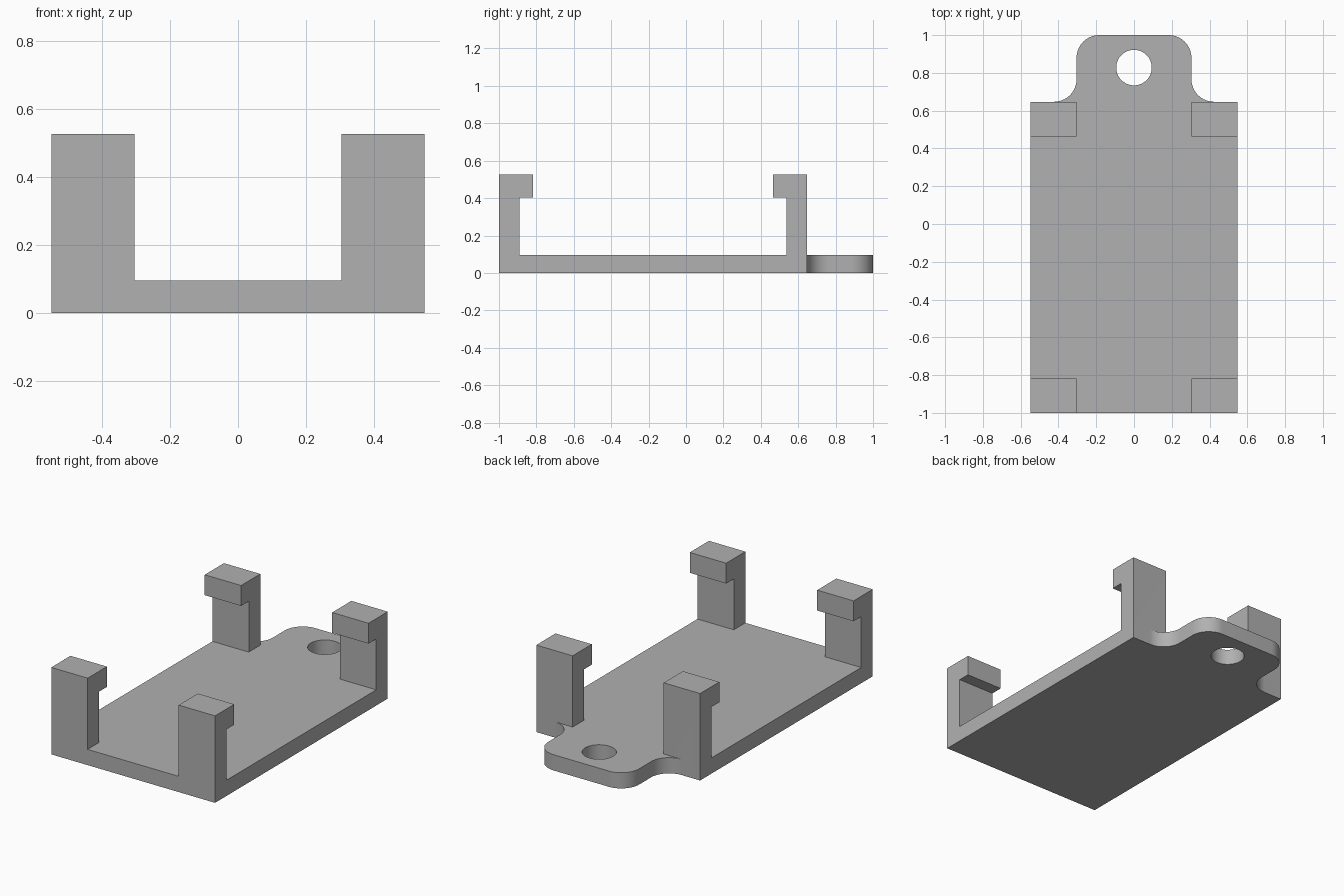
import bpy, bmesh, math
from mathutils import Vector

if "Cube" in bpy.data.objects:
    bpy.data.objects.remove(bpy.data.objects["Cube"])

W, BACK, THICK = 0.547, 0.647, 0.095     # plate half width, back edge, thickness
TAB, R, STEPS = 0.304, 0.12, 16          # tab half width, corner radius, arc steps

grey = bpy.data.materials.new("mid grey")
grey.diffuse_color = (0.44, 0.44, 0.44, 1)
grey.use_nodes = True
grey.node_tree.nodes["Principled BSDF"].inputs["Base Color"].default_value = grey.diffuse_color


def prism(name, points, offset):
    """Extrude a closed outline of 3D points along an offset."""
    bm = bmesh.new()
    face = bm.faces.new([bm.verts.new(p) for p in points])
    ext = bmesh.ops.extrude_face_region(bm, geom=[face])
    verts = [v for v in ext["geom"] if isinstance(v, bmesh.types.BMVert)]
    bmesh.ops.translate(bm, vec=Vector(offset), verts=verts)
    bmesh.ops.recalc_face_normals(bm, faces=bm.faces)
    mesh = bpy.data.meshes.new(name)
    bm.to_mesh(mesh)
    bm.free()
    obj = bpy.data.objects.new(name, mesh)
    bpy.context.collection.objects.link(obj)
    mesh.materials.append(grey)
    return obj


def arc(cx, cy, r, a0, a1, steps=STEPS):
    return [(cx + r * math.cos(math.radians(a0 + (a1 - a0) * i / steps)),
             cy + r * math.sin(math.radians(a0 + (a1 - a0) * i / steps)))
            for i in range(steps + 1)]


# Base plate with a rounded tab blended into its back edge
half = [(W, -1), (W, BACK)]
half += arc(TAB + R, BACK + R, R, 270, 180)      # inner fillet
half += arc(TAB - R, 1 - R, R, 0, 90)            # outer corner
outline = half + [(-x, y) for x, y in reversed(half)]
body = prism("clip_tray", [(x, y, 0) for x, y in outline], (0, 0, THICK))

# Mounting hole cutter
hole = arc(0, 0.828, 0.094, 0, 360, 64)[:-1]
cutters = [(prism("hole_cutter", [(x, y, -0.1) for x, y in hole], (0, 0, 0.4)),
            'DIFFERENCE')]

# Four corner clips with hooks facing inwards
for end, y0, d in (("front", -1, 1), ("back", BACK, -1)):
    profile = [(0, 0), (0.11, 0), (0.11, 0.402), (0.183, 0.402),
               (0.183, 0.525), (0, 0.525)]
    for side, x0 in (("left", -W), ("right", TAB)):
        clip = prism(f"{end}_{side}_clip",
                     [(x0, y0 + d * y, z) for y, z in profile], (W - TAB, 0, 0))
        cutters.append((clip, 'UNION'))

# Merge the parts into one solid
bpy.context.view_layer.objects.active = body
body.select_set(True)
for part, operation in cutters:
    mod = body.modifiers.new(part.name, 'BOOLEAN')
    mod.object, mod.operation, mod.solver = part, operation, 'EXACT'
    bpy.ops.object.modifier_apply(modifier=mod.name)
    bpy.data.objects.remove(part)

bpy.ops.object.shade_smooth_by_angle(angle=math.radians(30))
